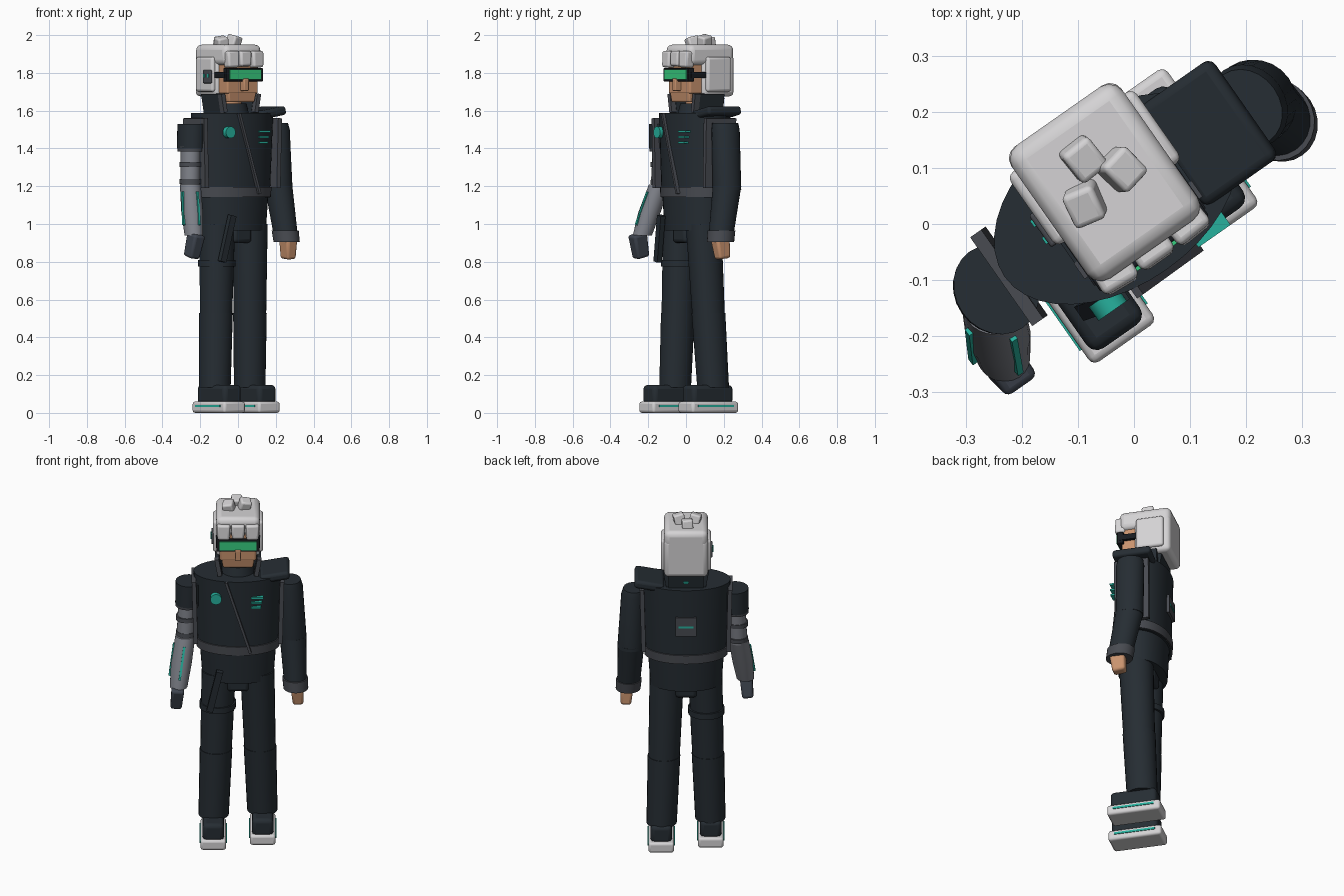
import bpy, bmesh, math
from mathutils import Matrix, Vector, Euler

if "Cube" in bpy.data.objects:
    bpy.data.objects.remove(bpy.data.objects["Cube"])

TURN = Matrix.Rotation(math.radians(35), 4, 'Z')   # whole figure is turned on the spot


def colour(name, r, g, b):
    m = bpy.data.materials.new(name)
    m.diffuse_color = (r, g, b, 1)
    m.use_nodes = True
    m.node_tree.nodes["Principled BSDF"].inputs["Base Color"].default_value = m.diffuse_color
    return m


NAVY = colour("navy cloth", .019, .026, .033)
GREY = colour("dark grey trim", .065, .07, .082)
METAL = colour("arm metal", .21, .22, .25)
GLOVE = colour("glove slate", .05, .06, .08)
WHITE = colour("pale grey", .66, .65, .66)
SKIN = colour("skin", .58, .29, .155)
TEAL = colour("teal light", .02, .44, .34)
GREEN = colour("visor green", .04, .62, .22)
BLACK = colour("frame black", .009, .011, .014)


def finish(name, mat, bm, local=Matrix(), bevel=0):
    bmesh.ops.recalc_face_normals(bm, faces=bm.faces)
    me = bpy.data.meshes.new(name)
    bm.to_mesh(me)
    bm.free()
    me.materials.append(mat)
    for p in me.polygons:
        p.use_smooth = True
    me.set_sharp_from_angle(angle=math.radians(35))
    ob = bpy.data.objects.new(name, me)
    bpy.context.collection.objects.link(ob)
    ob.matrix_world = TURN @ local
    if bevel:
        b = ob.modifiers.new("bevel", 'BEVEL')
        b.width, b.segments = bevel, 3
    return ob


def box(name, mat, lo, hi, rot=(0, 0, 0), bevel=0, taper=1):
    """Box between two corners, turned about its middle; taper scales the lower end."""
    lo, hi = Vector(lo), Vector(hi)
    bm = bmesh.new()
    bmesh.ops.create_cube(bm, size=1)
    for v in bm.verts:
        k = taper if v.co.z < 0 else 1
        v.co = Vector((v.co.x * (hi.x - lo.x) * k, v.co.y * (hi.y - lo.y) * k, v.co.z * (hi.z - lo.z)))
    turn = Euler([math.radians(a) for a in rot]).to_matrix().to_4x4()
    return finish(name, mat, bm, Matrix.Translation((lo + hi) / 2) @ turn, bevel)


def loft(name, mat, rings, sides=32, bevel=0):
    """Skin through level ellipses given as (x, y, z, rx, ry)."""
    bm = bmesh.new()
    loops = []
    for x, y, z, rx, ry in rings:
        loops.append([bm.verts.new((x + rx * math.cos(2 * math.pi * i / sides),
                                    y + ry * math.sin(2 * math.pi * i / sides), z)) for i in range(sides)])
    for a, b in zip(loops, loops[1:]):
        for i in range(sides):
            j = (i + 1) % sides
            bm.faces.new((a[i], a[j], b[j], b[i]))
    bm.faces.new(loops[0])
    bm.faces.new(loops[-1])
    return finish(name, mat, bm, bevel=bevel)


def bar(name, mat, p, q, w, d):
    """Thin bar from p to q."""
    p, q = Vector(p), Vector(q)
    bm = bmesh.new()
    bmesh.ops.create_cube(bm, size=1)
    bmesh.ops.scale(bm, vec=(w, d, (q - p).length), verts=bm.verts)
    axis = (q - p).normalized()
    side = Vector((0, 1, 0)).cross(axis).normalized()
    frame = Matrix((side, axis.cross(side), axis)).transposed().to_4x4()
    return finish(name, mat, bm, Matrix.Translation((p + q) / 2) @ frame)


# Torso, belt, pelvis
loft("jacket", NAVY, [(0, .055, 1.14, .222, .145), (0, .055, 1.587, .243, .155)], 40)
loft("belt", GREY, [(0, .055, 1.143, .228, .152), (0, .055, 1.195, .231, .154)], 40)
loft("pelvis", NAVY, [(0, .05, .965, .195, .13), (0, .05, 1.145, .208, .14)], 40)
box("crotch", NAVY, (-.06, -.05, .9), (.06, .13, 1.0), bevel=.02)
for s, n in ((-1, "left"), (1, "right")):
    box(n + "_side_panel", GREY, (s * .236 - .012, -.045, 1.19), (s * .236 + .012, .148, 1.56), (0, s * 1.5, 0))

# Chest seam, badge, stripes, back pack plate
bar("chest_seam", GREY, (-.065, -.102, 1.585), (.068, -.1, 1.16), .014, .02)
bm = bmesh.new()
bmesh.ops.create_cone(bm, cap_ends=True, segments=20, radius1=.031, radius2=.031, depth=.03)
finish("chest_badge", TEAL, bm, Matrix.Translation((-.12, -.09, 1.485)) @ Matrix.Rotation(math.pi / 2, 4, 'X'))
for i, w in enumerate((.07, .06, .055)):
    box(f"chest_stripe_{i}", TEAL, (.07, -.1, 1.485 - i * .029), (.07 + w, -.06, 1.495 - i * .029))
box("back_plate", GREY, (-.058, .18, 1.315), (.058, .215, 1.425))
box("back_plate_light", TEAL, (-.042, .2, 1.365), (.042, .219, 1.376))

# Legs and shoes
for s, n, ya, y0 in ((-1, "left", .023, -.165), (1, "right", .082, -.1)):
    ym = (.04 + ya) / 2
    loft(n + "_thigh", NAVY, [(s * .12, ym, .525, .086, .087), (s * .105, .04, 1.0, .094, .095)], 24)
    loft(n + "_shin", NAVY, [(s * .133, ya, .135, .083, .085), (s * .12, ym, .53, .089, .09)], 24)
    box(n + "_shoe", NAVY, (s * .135 - .058, y0 + .015, .045), (s * .135 + .058, y0 + .275, .148), bevel=.022)
    box(n + "_sole", WHITE, (s * .135 - .07, y0, 0), (s * .135 + .07, y0 + .3, .06), bevel=.014)
    for t in (-1, 1):
        x = s * .135 + t * .071
        box(n + "_sole_light", TEAL, (x - .003, y0 + .035, .03), (x + .003, y0 + .265, .042))

# Thigh strap and holster strip
loft("thigh_strap", NAVY, [(-.111, .038, .775, .1, .101), (-.11, .038, .81, .1, .101)], 24)
bar("holster", NAVY, (-.155, -.075, .8), (-.1, -.09, 1.045), .036, .03)

# Sleeved arm
loft("sleeve_upper", NAVY, [(.3, .055, 1.18, .075, .076), (.287, .055, 1.5, .067, .078),
                            (.283, .055, 1.535, .06, .072)], 24)
loft("sleeve_lower", NAVY, [(.314, .005, .93, .062, .067), (.3, .055, 1.2, .073, .077)], 24)
loft("sleeve_cuff", GREY, [(.316, .002, .905, .068, .074), (.312, .01, .965, .07, .076)], 24)
box("bare_hand", SKIN, (.29, -.043, .815), (.36, .045, .93), (6, -4, 0), .014, .82)

# Shoulder pad, tipped up at its outer end
box("shoulder_pad", NAVY, (.12, -.05, 1.565), (.282, .165, 1.612), (0, -10, 0), .016)

# Mechanical arm
loft("metal_shoulder", NAVY, [(-.273, .045, 1.4, .07, .08), (-.268, .045, 1.53, .073, .083)], 24)
loft("shoulder_ring", GREY, [(-.276, .044, 1.385, .066, .073), (-.274, .044, 1.41, .069, .076)], 24)
loft("metal_upper_arm", METAL, [(-.285, .034, 1.2, .05, .052), (-.275, .044, 1.4, .052, .055)], 24)
for z, r in ((1.315, .059), (1.225, .058)):
    loft("arm_ring", GREY, [(-.281, .038, z - .012, r, r), (-.28, .039, z + .012, r, r)], 24)
loft("metal_forearm", METAL, [(-.324, -.055, .94, .048, .052), (-.31, -.02, 1.06, .057, .06),
                              (-.287, .03, 1.21, .055, .057)], 24)
box("metal_hand", GLOVE, (-.368, -.112, .82), (-.298, -.025, .95), (14, 5, 0), .014, .88)
bar("forearm_light_front", TEAL, (-.319, -.098, .995), (-.293, -.042, 1.17), .012, .012)
bar("forearm_light_side", TEAL, (-.374, -.035, .995), (-.349, .012, 1.17), .012, .014)

# Neck and collar
loft("neck", SKIN, [(0, .07, 1.58, .06, .06), (0, .07, 1.68, .06, .06)], 24)
loft("collar", NAVY, [(0, .065, 1.58, .095, .1), (0, .065, 1.637, .082, .085)], 24)
for s, n in ((-1, "left"), (1, "right")):
    box(n + "_collar_flap", NAVY, (s * .105 - .012, .0, 1.575), (s * .105 + .012, .16, 1.69), (0, s * 10, 0))
    box(n + "_collar_trim", GREY, (s * .108 - .012, -.03, 1.59), (s * .108 + .012, .004, 1.69), (0, s * 10, 0))
box("collar_back", NAVY, (-.095, .15, 1.575), (.095, .175, 1.67), (-8, 0, 0))
box("collar_light", TEAL, (-.015, .17, 1.615), (.015, .182, 1.627))

# Head and face
box("head", SKIN, (-.1, -.045, 1.69), (.1, .14, 1.87), bevel=.01)
box("jaw", SKIN, (-.092, -.045, 1.645), (.092, .12, 1.71), bevel=.008, taper=.9)
box("nose", SKIN, (-.016, -.08, 1.705), (.016, -.03, 1.77), bevel=.005)

# Visor with temples
box("visor_frame", BLACK, (-.118, -.065, 1.755), (.118, -.03, 1.825), bevel=.004)
box("visor_glass", GREEN, (-.102, -.072, 1.766), (.102, -.064, 1.818))
for s, n in ((-1, "left"), (1, "right")):
    box(n + "_temple", BLACK, (s * .112 - .009, -.05, 1.772), (s * .112 + .009, .06, 1.805))

# Hair: cap, back, sides, fringe and top tufts
box("hair_cap", WHITE, (-.12, -.055, 1.84), (.12, .235, 1.95), bevel=.03)
box("hair_back", WHITE, (-.12, .03, 1.675), (.12, .235, 1.9), bevel=.025)
for s, n in ((-1, "left"), (1, "right")):
    box(n + "_hair_side", WHITE, (s * .12 - .017, .045, 1.7), (s * .12 + .017, .2, 1.885), bevel=.014)
for i, x in enumerate((-.078, 0, .078)):
    box(f"fringe_{i}", WHITE, (x - .037, -.082, 1.828 + .006 * (i % 2)), (x + .037, -.02, 1.915),
        (-5, 0, (i - 1) * 4), .012, .9)
for i, (x, y, z, a) in enumerate(((-.05, .08, 1.958, -12), (.037, .093, 1.965, 12), (-.008, .148, 1.955, 4))):
    box(f"top_tuft_{i}", WHITE, (x - .03, y - .033, z - .035), (x + .03, y + .033, z + .033), (12, a, a), .01)

# Ear device
box("ear_device", GREY, (-.145, .05, 1.745), (-.12, .12, 1.815), bevel=.005)
for y in (.06, .097):
    box("ear_device_light", TEAL, (-.149, y, 1.775), (-.143, y + .014, 1.795))
